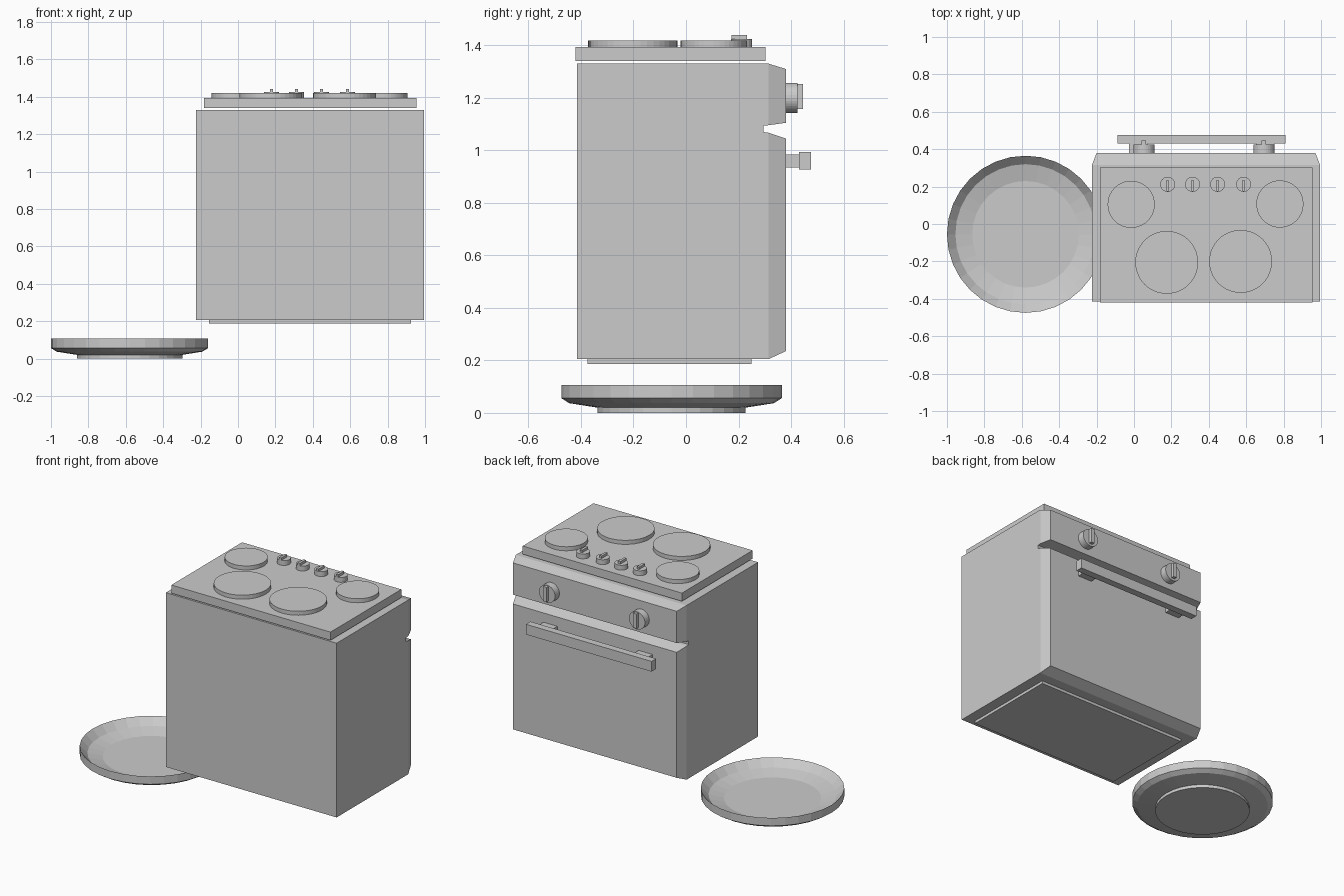
import bpy, bmesh, math
from mathutils import Matrix

if "Cube" in bpy.data.objects:
    bpy.data.objects.remove(bpy.data.objects["Cube"])

grey = bpy.data.materials.new("plain_grey")
grey.diffuse_color = (0.6, 0.6, 0.6, 1)
grey.use_nodes = True
grey.node_tree.nodes["Principled BSDF"].inputs["Base Color"].default_value = grey.diffuse_color
CX = 0.385  # centre line of the stove


def finish(name, bm):
    bmesh.ops.recalc_face_normals(bm, faces=bm.faces)
    me = bpy.data.meshes.new(name)
    bm.to_mesh(me)
    bm.free()
    me.materials.append(grey)
    ob = bpy.data.objects.new(name, me)
    bpy.context.collection.objects.link(ob)
    return ob


def box(name, x0, x1, y0, y1, z0, z1):
    bm = bmesh.new()
    bmesh.ops.create_cube(bm, size=1)
    for v in bm.verts:
        v.co.x = x0 + (v.co.x + 0.5) * (x1 - x0)
        v.co.y = y0 + (v.co.y + 0.5) * (y1 - y0)
        v.co.z = z0 + (v.co.z + 0.5) * (z1 - z0)
    return finish(name, bm)


def disc(name, centre, r, h, sides=32, along_y=False):
    # cylinder rising from centre along z, or along +y
    rot = Matrix.Rotation(-math.pi / 2, 4, 'X') if along_y else Matrix()
    bm = bmesh.new()
    bmesh.ops.create_cone(bm, cap_ends=True, segments=sides, radius1=r, radius2=r, depth=h,
                          matrix=Matrix.Translation(centre) @ rot @ Matrix.Translation((0, 0, h / 2)))
    return finish(name, bm)


def lathe(name, cx, cy, prof, sides=32):
    bm = bmesh.new()
    rings = []
    for r, z in prof:
        rings.append([bm.verts.new((cx + r * math.cos(2 * math.pi * i / sides),
                                    cy + r * math.sin(2 * math.pi * i / sides), z))
                      for i in range(sides)])
    for a, b in zip(rings, rings[1:]):
        for i in range(sides):
            j = (i + 1) % sides
            bm.faces.new((a[i], a[j], b[j], b[i]))
    bm.faces.new(rings[0])
    bm.faces.new(rings[-1])
    return finish(name, bm)


# Oven body: side profile (y, z) with door groove, chamfered at the oven face
prof = [(-0.415, 0.205), (0.315, 0.205), (0.38, 0.235), (0.38, 1.045), (0.315, 1.067),
        (0.295, 1.07), (0.295, 1.094), (0.315, 1.096), (0.38, 1.105), (0.38, 1.31),
        (0.315, 1.33), (-0.415, 1.33)]
bm = bmesh.new()
sides = []
for s in (-1, 1):
    vs = [bm.verts.new((CX + s * (0.585 if y > 0.35 else 0.61), y, z)) for y, z in prof]
    bm.faces.new([vs[i] for i in (0, 1, 4, 5, 6, 7, 10, 11)])
    bm.faces.new(vs[1:5])
    bm.faces.new(vs[7:11])
    sides.append(vs)
for i in range(len(prof)):
    j = (i + 1) % len(prof)
    bm.faces.new((sides[0][i], sides[0][j], sides[1][j], sides[1][i]))
finish("oven_body", bm)

# Plinth and hob plate
box("plinth", -0.155, 0.925, -0.375, 0.25, 0.187, 0.205)
box("hob_plate", -0.182, 0.955, -0.42, 0.302, 1.34, 1.393)

# Hot plates
for i, (x, y, r) in enumerate([(-0.015, 0.105, 0.126), (0.78, 0.107, 0.126),
                               (0.175, -0.205, 0.168), (0.57, -0.2, 0.168)]):
    disc(f"hot_plate_{i + 1}", (x, y, 1.393), r, 0.026, 40)

# Hob knobs with grips
for i, x in enumerate((0.18, 0.313, 0.447, 0.586)):
    disc(f"hob_knob_{i + 1}", (x, 0.212, 1.393), 0.04, 0.031, 24)
    box(f"hob_knob_grip_{i + 1}", x - 0.008, x + 0.008, 0.173, 0.233, 1.423, 1.44)

# Oven knobs with grips, door handle posts
for i, x in enumerate((0.053, 0.695)):
    disc(f"oven_knob_{i + 1}", (x, 0.38, 1.2), 0.057, 0.045, 32, True)
    box(f"oven_knob_grip_{i + 1}", x - 0.012, x + 0.012, 0.424, 0.446, 1.158, 1.253)
for i, s in enumerate((-1, 1)):
    x = 0.3625 + s * 0.34
    box(f"handle_post_{i + 1}", x - 0.05, x + 0.05, 0.379, 0.432, 0.935, 0.985)
box("door_handle", -0.087, 0.81, 0.43, 0.476, 0.927, 0.993)

# Dinner plate beside the stove
lathe("dinner_plate", -0.58, -0.055,
      [(0.282, 0), (0.282, 0.02), (0.39, 0.037), (0.42, 0.056), (0.42, 0.107),
       (0.375, 0.062), (0.285, 0.04)])
